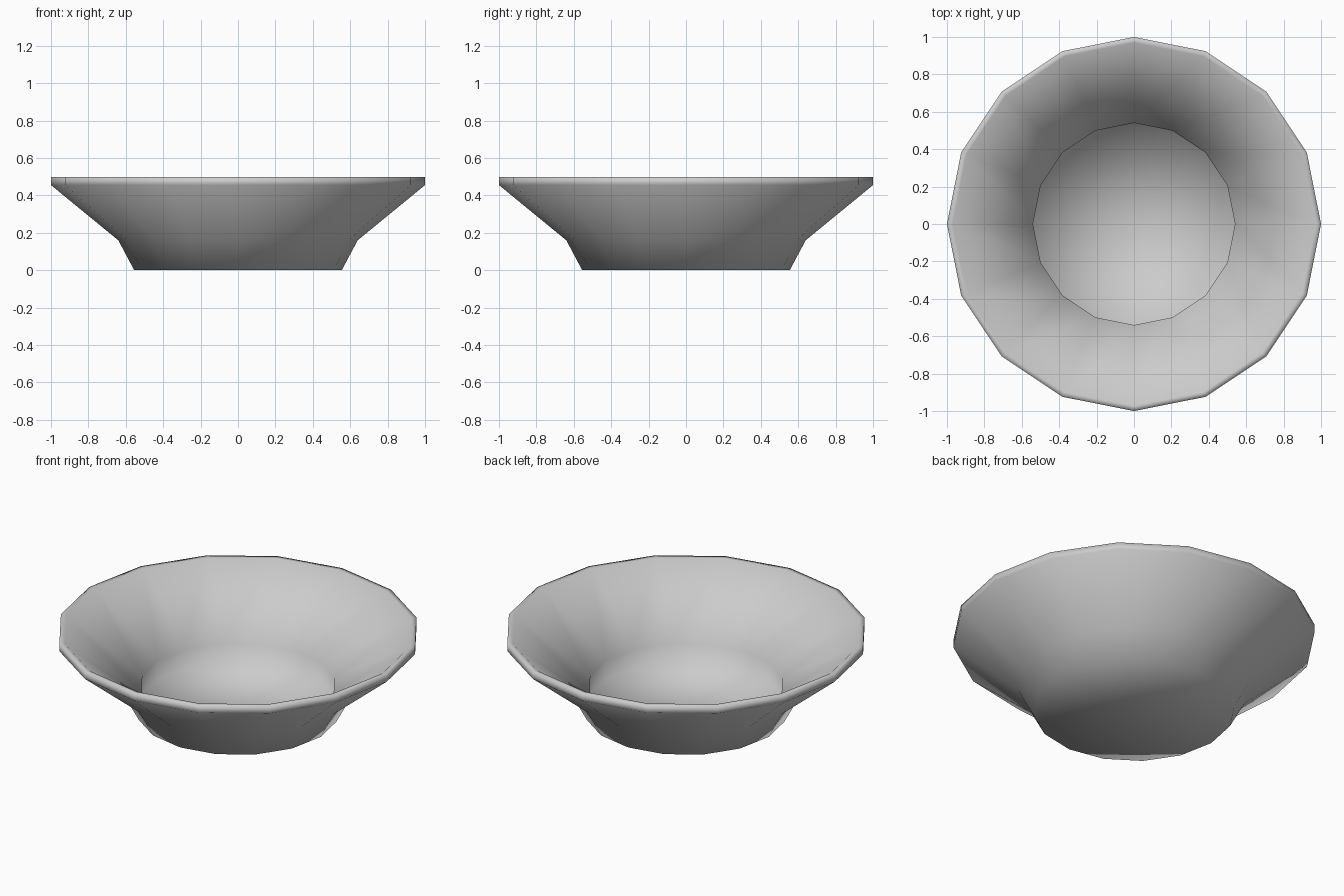
import bpy, bmesh, math

if "Cube" in bpy.data.objects:
    bpy.data.objects.remove(bpy.data.objects["Cube"])

SIDES = 16


def lathe(name, profile):
    """Revolve (radius, z) points about z; a zero radius makes a single pole."""
    bm = bmesh.new()
    rings = []
    for r, z in profile:
        if r == 0:
            rings.append([bm.verts.new((0, 0, z))] * SIDES)
        else:
            rings.append([bm.verts.new((r * math.cos(2 * math.pi * i / SIDES),
                                        r * math.sin(2 * math.pi * i / SIDES), z))
                          for i in range(SIDES)])
    for a, b in zip(rings, rings[1:]):
        for i in range(SIDES):
            j = (i + 1) % SIDES
            corners = list(dict.fromkeys((a[i], a[j], b[j], b[i])))
            bm.faces.new(corners).smooth = True
    bmesh.ops.recalc_face_normals(bm, faces=bm.faces)
    mesh = bpy.data.meshes.new(name)
    bm.to_mesh(mesh)
    bm.free()
    obj = bpy.data.objects.new(name, mesh)
    bpy.context.collection.objects.link(obj)
    return obj


# Bowl: underside, foot, flared wall, rim, inner wall, sunken floor
lathe("bowl", [(0, 0), (0.555, 0), (0.64, 0.16), (1, 0.455), (1, 0.497),
               (0.97, 0.497), (0.54, 0.17), (0.54, 0.06), (0, 0.06)])
